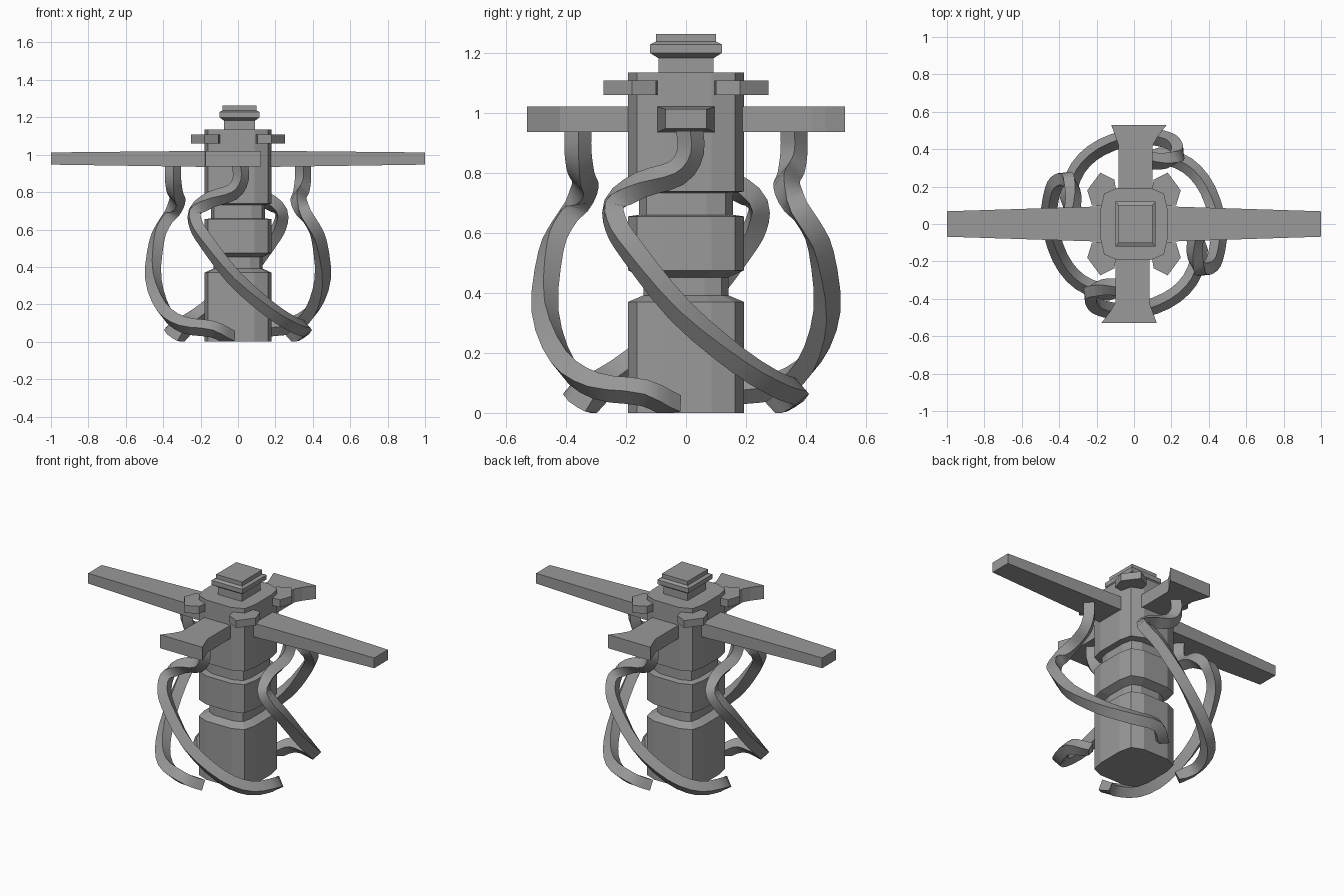
import bpy, bmesh, math
from mathutils import Vector, Matrix

if "Cube" in bpy.data.objects:
    bpy.data.objects.remove(bpy.data.objects["Cube"])

grey = bpy.data.materials.new("plain grey")
grey.use_nodes = True
grey.diffuse_color = (0.32, 0.32, 0.32, 1)
grey.node_tree.nodes["Principled BSDF"].inputs["Base Color"].default_value = grey.diffuse_color


def loft(name, rings, smooth=False):
    """Skin a list of equal rings of points and cap both ends."""
    bm = bmesh.new()
    loops = [[bm.verts.new(p) for p in ring] for ring in rings]
    n = len(loops[0])
    for a, b in zip(loops, loops[1:]):
        for i in range(n):
            j = (i + 1) % n
            bm.faces.new((a[i], a[j], b[j], b[i]))
    bm.faces.new(loops[0][::-1])
    bm.faces.new(loops[-1])
    bmesh.ops.recalc_face_normals(bm, faces=bm.faces[:])
    mesh = bpy.data.meshes.new(name)
    bm.to_mesh(mesh)
    bm.free()
    mesh.materials.append(grey)
    obj = bpy.data.objects.new(name, mesh)
    bpy.context.collection.objects.link(obj)
    if smooth:
        bpy.ops.object.select_all(action='DESELECT')
        obj.select_set(True)
        bpy.context.view_layer.objects.active = obj
        bpy.ops.object.shade_smooth_by_angle(angle=math.radians(35))
    return obj


def slab(name, outline, z0, z1):
    return loft(name, [[(x, y, z) for x, y in outline] for z in (z0, z1)])


# Central column: rounded square section with grooves
corner = [(0.178, 0.085), (0.16, 0.163), (0.088, 0.193)]
section = []
for sx, sy in ((1, 1), (-1, 1), (-1, -1), (1, -1)):
    pts = corner if sx * sy > 0 else corner[::-1]
    section += [(sx * x, sy * y) for x, y in pts]
levels = [(0, 1), (0.37, 1), (0.392, 0.73), (0.452, 0.73), (0.475, 1), (0.655, 1),
          (0.66, 0.81), (0.732, 0.81), (0.738, 1), (1.135, 1)]
loft("column", [[(x * s, y * s, z) for x, y in section] for z, s in levels])

# Stepped square cap
cap = [(1.13, 0.77), (1.182, 0.77), (1.2, 1), (1.228, 1), (1.237, 0.84), (1.263, 0.84)]
loft("cap", [[(0.008 + sx * 0.108 * s, sy * 0.12 * s, z)
              for sx, sy in ((1, 1), (-1, 1), (-1, -1), (1, -1))] for z, s in cap])

# Long tapering side arms
for side, label in ((1, "left"), (-1, "right")):
    loft(label + "_arm", [[(side * x, w, low), (side * x, -w, low), (side * x, -w, top), (side * x, w, top)]
                          for x, w, low, top in ((0.12, 0.096, 0.934, 1.021), (1, 0.068, 0.947, 1.012))])

# Short flared front and back arms
flare = [(-0.1, -0.12), (-0.1, -0.42), (-0.125, -0.465), (-0.175, -0.53),
         (0.122, -0.53), (0.1, -0.47), (0.082, -0.42), (0.082, -0.12)]
for turn, label in ((1, "front"), (-1, "back")):
    slab(label + "_arm", [(turn * x, turn * y) for x, y in flare], 0.936, 1.021)

# Corner lugs
lug = [(0.25, 0.18), (0.18, 0.275), (0.105, 0.237), (0.09, 0.145), (0.13, 0.09), (0.225, 0.1)]
for sx, sy in ((1, 1), (-1, 1), (-1, -1), (1, -1)):
    slab("corner_lug", [(sx * x, sy * y) for x, y in lug], 1.06, 1.107)

# Twisted cage bars: diamond section swept along a smooth path
path = [Vector(p) for p in (
    (0.01, -0.36, 0.96), (0.015, -0.36, 0.87), (-0.03, -0.35, 0.8), (-0.15, -0.335, 0.76),
    (-0.235, -0.36, 0.7), (-0.235, -0.41, 0.63), (-0.18, -0.45, 0.54), (-0.02, -0.47, 0.34),
    (0.18, -0.41, 0.17), (0.31, -0.3, 0.09), (0.365, -0.14, 0.067), (0.3, -0.04, 0.02))]


def smooth_path(pts, steps):
    ends = [pts[0] * 2 - pts[1]] + pts + [pts[-1] * 2 - pts[-2]]
    out = []
    for a, b, c, d in zip(ends, ends[1:], ends[2:], ends[3:]):
        for k in range(steps):
            t = k / steps
            out.append(0.5 * (2 * b + (c - a) * t + (2 * a - 5 * b + 4 * c - d) * t ** 2
                              + (3 * b - a - 3 * c + d) * t ** 3))
    return out + [pts[-1]]


def bar_rings(pts):
    rings = []
    for i, p in enumerate(pts):
        along = (pts[min(i + 1, len(pts) - 1)] - pts[max(i - 1, 0)]).normalized()
        out = Vector((p.x, p.y, 0))
        out = (out - along * out.dot(along)).normalized()
        side = along.cross(out)
        ring = [p + out * 0.045, p + side * 0.045, p - out * 0.045, p - side * 0.045]
        rings.append([Vector((v.x, v.y, max(v.z, 0))) for v in ring])
    return rings


rings = bar_rings(smooth_path(path, 3))
for k, label in enumerate(("front", "left", "back", "right")):
    place = Matrix.Diagonal((0.965, 1, 1, 1)) @ Matrix.Rotation(k * math.pi / 2, 4, 'Z')
    loft(label + "_cage_bar", [[place @ v for v in ring] for ring in rings], smooth=True)
